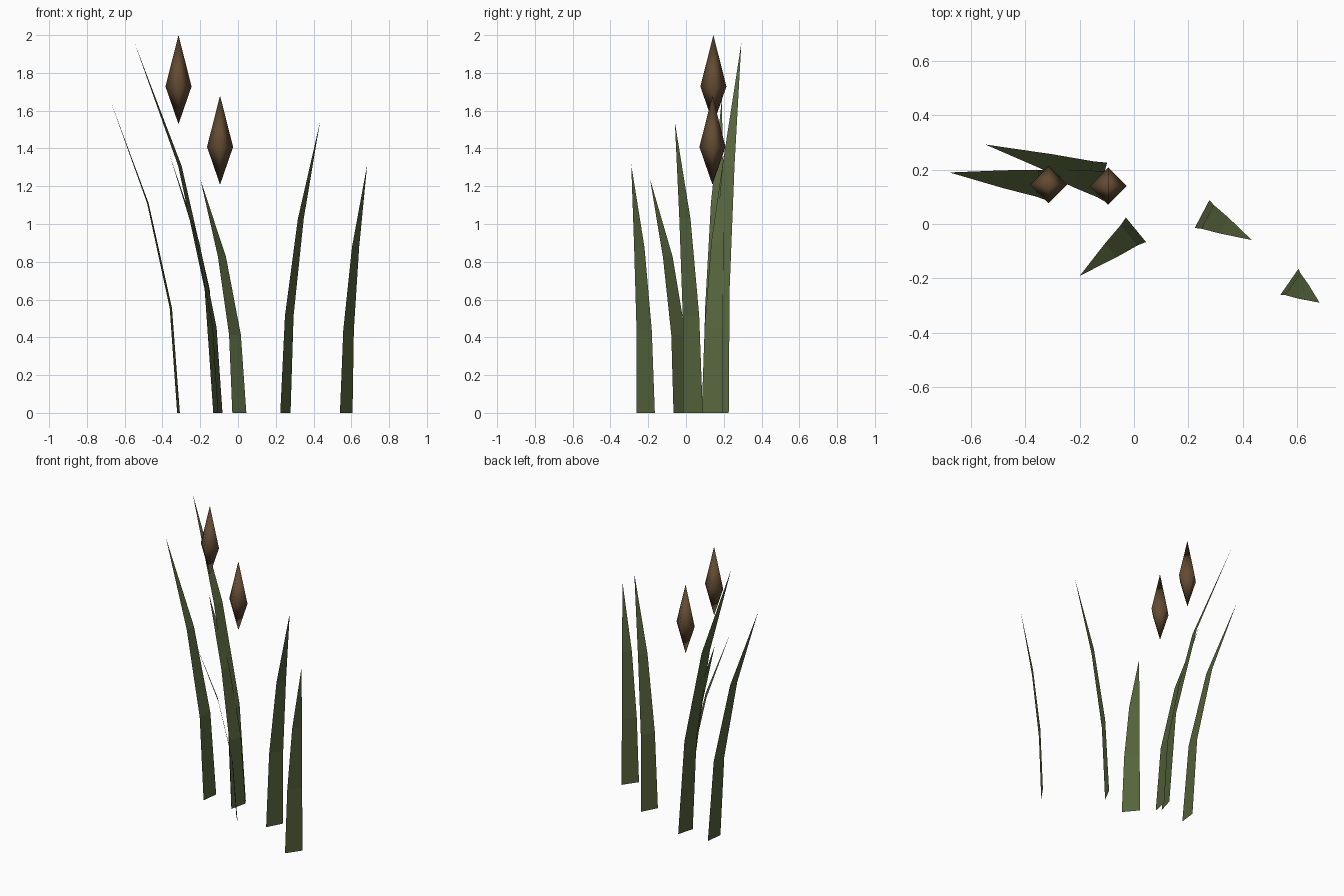
import bpy
import bmesh
from mathutils import Vector

if "Cube" in bpy.data.objects:
    bpy.data.objects.remove(bpy.data.objects["Cube"])


def material(name, color):
    m = bpy.data.materials.new(name)
    m.diffuse_color = (*color, 1.0)
    m.use_nodes = True
    m.node_tree.nodes["Principled BSDF"].inputs["Base Color"].default_value = m.diffuse_color
    return m


GREEN = material("leaf green", (0.093, 0.127, 0.045))
BROWN = material("seed head brown", (0.122, 0.069, 0.032))


def make_object(name, bm, mat, smooth=False):
    mesh = bpy.data.meshes.new(name)
    for f in bm.faces:
        f.smooth = smooth
    bm.to_mesh(mesh)
    bm.free()
    mesh.materials.append(mat)
    ob = bpy.data.objects.new(name, mesh)
    bpy.context.collection.objects.link(ob)
    return ob


def blade(name, base, tip, width=0.117):
    """Flat leaf, square to its lean, bending outward and tapering to a point."""
    bm = bmesh.new()
    lean = Vector((tip[0] - base[0], tip[1] - base[1], 0))
    side = Vector((-lean.y, lean.x, 0)).normalized()
    rows = []
    for t, w in ((0, 1.0), (1 / 3, 0.84), (2 / 3, 0.57)):
        c = Vector((base[0], base[1], tip[2] * t)) + lean * t * t
        half = side * (width * w / 2)
        rows.append([bm.verts.new(c - half), bm.verts.new(c + half)])
    for (a, b), (c, d) in zip(rows, rows[1:]):
        bm.faces.new((b, a, c, d))
    bm.faces.new((rows[-1][1], rows[-1][0], bm.verts.new(tip)))
    # Keep the upper side of the leaf as its outside
    bm.normal_update()
    for f in bm.faces:
        if f.normal.z < 0 or (abs(f.normal.z) < 1e-6 and f.normal.dot(lean) > 0):
            f.normal_flip()
    return make_object(name, bm, GREEN)


def seed_head(name, x, y, top, radius=0.069):
    """Four-sided spindle, widest below its middle."""
    bm = bmesh.new()
    mid, bottom = top - 0.272, top - 0.472
    ring = [bm.verts.new((x + radius * dx, y + radius * dy, mid))
            for dx, dy in ((1, 0), (0, 1), (-1, 0), (0, -1))]
    peak = bm.verts.new((x, y, top))
    foot = bm.verts.new((x, y, bottom))
    for i in range(4):
        a, b = ring[i], ring[(i + 1) % 4]
        bm.faces.new((a, b, peak))
        bm.faces.new((b, a, foot))
    return make_object(name, bm, BROWN, smooth=True)


# Leaves: foot position, tip position
blade("leaf_far_left", (-0.315, 0.145), (-0.68, 0.19, 1.665))
blade("leaf_tall", (-0.115, 0.17), (-0.548, 0.293, 1.96))
blade("leaf_inner_left", (-0.095, 0.14), (-0.36, 0.20, 1.36))
blade("leaf_front", (0.007, -0.021), (-0.20, -0.191, 1.24))
blade("leaf_right", (0.251, 0.037), (0.434, -0.059, 1.54))
blade("leaf_far_right", (0.573, -0.213), (0.684, -0.29, 1.315))

# Seed heads
seed_head("seed_head_high", -0.315, 0.145, 2.0)
seed_head("seed_head_low", -0.095, 0.14, 1.68)
